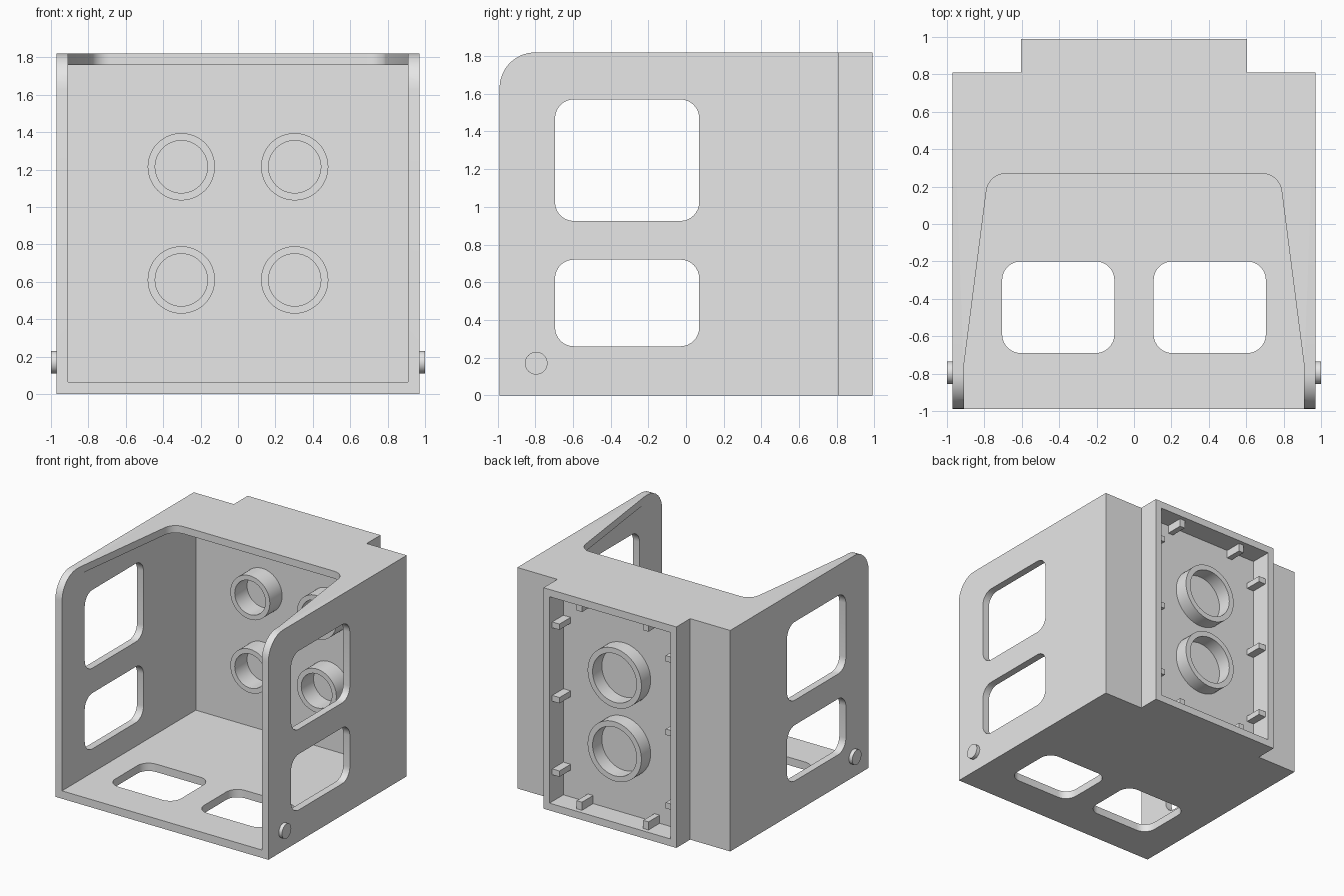
import bpy, bmesh, math

cube = bpy.data.objects.get("Cube")
if cube:
    bpy.data.objects.remove(cube, do_unlink=True)

grey = bpy.data.materials.new("plain_grey")
grey.use_nodes = True
grey.diffuse_color = (0.8, 0.8, 0.8, 1)
grey.node_tree.nodes["Principled BSDF"].inputs["Base Color"].default_value = (0.8, 0.8, 0.8, 1)


def finish(name, bm):
    bmesh.ops.recalc_face_normals(bm, faces=bm.faces)
    mesh = bpy.data.meshes.new(name)
    bm.to_mesh(mesh)
    bm.free()
    mesh.materials.append(grey)
    obj = bpy.data.objects.new(name, mesh)
    bpy.context.collection.objects.link(obj)
    return obj


def place(axis, a, b, d):
    return {"X": (d, a, b), "Y": (a, d, b), "Z": (a, b, d)}[axis]


def prism(name, points, axis, lo, hi):
    """Extrude a 2D outline along an axis."""
    bm = bmesh.new()
    ends = [[bm.verts.new(place(axis, a, b, d)) for a, b in points] for d in (lo, hi)]
    for end in ends:
        bm.faces.new(end)
    n = len(points)
    for i in range(n):
        j = (i + 1) % n
        bm.faces.new((ends[0][i], ends[0][j], ends[1][j], ends[1][i]))
    return finish(name, bm)


def box(name, x, y, z):
    return prism(name, [(x[0], y[0]), (x[1], y[0]), (x[1], y[1]), (x[0], y[1])], "Z", *z)


def arc(cx, cy, r, start, end, steps=8):
    angles = [math.radians(start + (end - start) * i / steps) for i in range(steps + 1)]
    return [(cx + r * math.cos(t), cy + r * math.sin(t)) for t in angles]


def rounded(a0, a1, b0, b1, r=0.1):
    return (arc(a1 - r, b0 + r, r, -90, 0) + arc(a1 - r, b1 - r, r, 0, 90)
            + arc(a0 + r, b1 - r, r, 90, 180) + arc(a0 + r, b0 + r, r, 180, 270))


def tube(name, x, z, outer, inner, y0, y1, sides=48):
    """Hollow round collar along y."""
    bm = bmesh.new()
    loops = []
    for r, y in ((outer, y0), (outer, y1), (inner, y1), (inner, y0)):
        loops.append([bm.verts.new((a, y, b)) for a, b in arc(x, z, r, 0, 360, sides)[:-1]])
    for k in range(4):
        p, q = loops[k], loops[(k + 1) % 4]
        for i in range(sides):
            j = (i + 1) % sides
            bm.faces.new((p[i], p[j], q[j], q[i]))
    return finish(name, bm)


def combine(obj, other, operation):
    """Apply a boolean and remove the helper."""
    mod = obj.modifiers.new("cut", "BOOLEAN")
    mod.operation, mod.solver, mod.object = operation, "EXACT", other
    other.hide_render = True
    bpy.context.view_layer.update()
    result = bpy.data.meshes.new_from_object(obj.evaluated_get(bpy.context.evaluated_depsgraph_get()))
    obj.modifiers.clear()
    obj.data = result
    bpy.data.objects.remove(other, do_unlink=True)


# Shell: side profile with rounded front top corner, plus back frame
profile = [(-0.99, 0), (0.81, 0), (0.81, 1.82)] + arc(-0.8, 1.63, 0.19, 90, 180)
shell = prism("shell", profile, "X", -0.97, 0.97)
combine(shell, box("frame_block", (-0.605, 0.605), (0.78, 0.99), (0, 1.82)), "UNION")

# Cavity, rear recess and tapered roof opening
combine(shell, box("cavity", (-0.91, 0.91), (-1.2, 0.75), (0.065, 1.76)), "DIFFERENCE")
combine(shell, box("recess", (-0.55, 0.55), (0.81, 1.2), (0.06, 1.76)), "DIFFERENCE")
half = [(0.91, -1.2), (0.91, -0.76)] + arc(0.685, 0.165, 0.105, 7, 90)
roof = half + [(-x, y) for x, y in reversed(half)]
combine(shell, prism("roof_opening", roof, "Z", 1.7, 2), "DIFFERENCE")

# Windows through the side walls and the floor
for z0, z1 in ((0.26, 0.72), (0.925, 1.57)):
    combine(shell, prism("side_window", rounded(-0.695, 0.07, z0, z1), "X", -1.2, 1.2), "DIFFERENCE")
for x0, x1 in ((-0.705, -0.105), (0.105, 0.705)):
    combine(shell, prism("floor_window", rounded(x0, x1, -0.69, -0.2), "Z", -0.2, 0.3), "DIFFERENCE")

# Hollow studs inside, wide collars and ribs in the rear recess
for z in (0.61, 1.215):
    for x in (-0.303, 0.303):
        tube("inner_stud", x, z, 0.18, 0.14, 0.77, 0.59)
    tube("rear_collar", 0, z, 0.245, 0.2, 0.79, 0.93)
for s in (-1, 1):
    for z in (0.305, 0.91, 1.515):
        box("side_rib", sorted((s * 0.484, s * 0.57)), (0.79, 0.955), (z - 0.024, z + 0.024))
    for z in ((0.04, 0.127), (1.693, 1.78)):
        box("end_rib", (s * 0.303 - 0.024, s * 0.303 + 0.024), (0.79, 0.955), z)
    # Hinge pins
    prism("hinge_pin", arc(-0.795, 0.17, 0.06, 0, 360, 32)[:-1], "X", *sorted((s * 0.94, s * 1.0)))

for obj in bpy.context.collection.objects:
    if obj.type == "MESH" and obj.data.materials and obj.data.materials[0] == grey:
        obj.data.shade_smooth()
        obj.data.set_sharp_from_angle(angle=math.radians(30))
